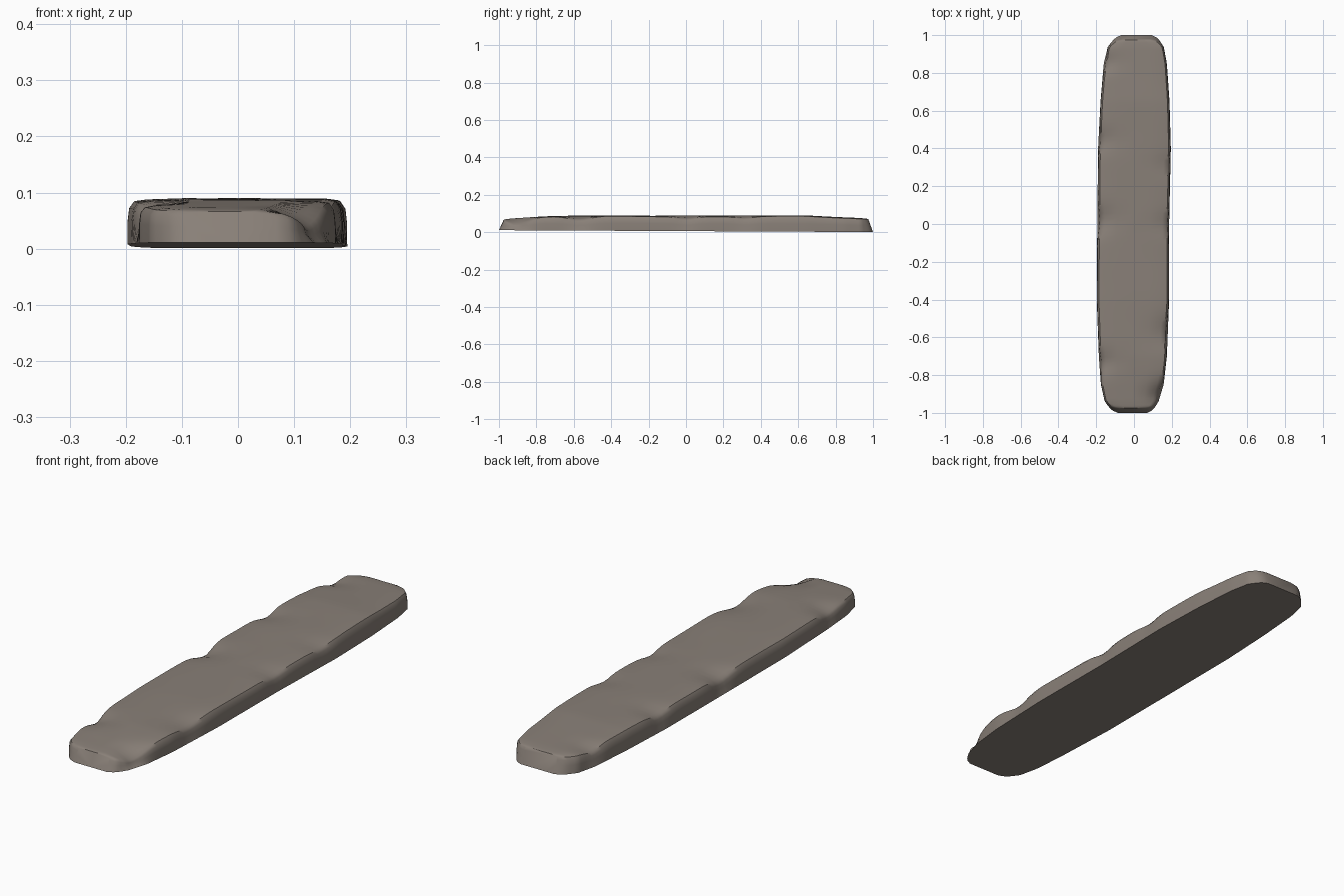
import bpy, bmesh, math
from mathutils import noise, Vector

if "Cube" in bpy.data.objects:
    bpy.data.objects.remove(bpy.data.objects["Cube"])

# Weathered stone colour
stone = bpy.data.materials.new("warm grey stone")
stone.use_nodes = True
colour = (0.25, 0.215, 0.187, 1)
stone.diffuse_color = colour
stone.node_tree.nodes["Principled BSDF"].inputs["Base Color"].default_value = colour

# Plan outline: y, right edge x, left edge x, top height
STATIONS = [
    (-1.0, -0.085, 0.07, 0.066), (-0.985, -0.12, 0.10, 0.069),
    (-0.94, -0.155, 0.13, 0.073), (-0.85, -0.175, 0.157, 0.079),
    (-0.7, -0.186, 0.174, 0.086), (-0.4, -0.197, 0.186, 0.088),
    (0.0, -0.194, 0.186, 0.087), (0.4, -0.19, 0.195, 0.088),
    (0.65, -0.177, 0.188, 0.088), (0.85, -0.16, 0.174, 0.078),
    (0.94, -0.138, 0.157, 0.074), (0.985, -0.10, 0.125, 0.071),
    (1.0, -0.068, 0.095, 0.069)]

# Chipped top edges: side, y, half length, depth
CHIPS = [(-1, -0.73, 0.06, 0.025), (-1, 0.02, 0.07, 0.03), (-1, 0.44, 0.06, 0.02),
         (-1, 0.85, 0.05, 0.02), (1, 0.31, 0.06, 0.012), (1, 0.0, 0.06, 0.015),
         (1, -0.57, 0.08, 0.022), (1, -0.9, 0.07, 0.04)]


def outline(y):
    for a, b in zip(STATIONS, STATIONS[1:]):
        if y <= b[0]:
            t = (y - a[0]) / (b[0] - a[0])
            return [p + (q - p) * t for p, q in zip(a[1:], b[1:])]
    return list(STATIONS[-1][1:])


def chip(side, y):
    return sum(d * math.exp(-((y - c) / w) ** 2) for s, c, w, d in CHIPS if s == side)


def section(y):
    """Closed cross-section: flat base, steep sides, softened top edges."""
    right, left, top = outline(y)
    base = 0.006 - 0.005 * y
    mid, half = (left + right) / 2, (left - right) / 2
    # end faces lean inward towards the top
    lean = 0.025 * max(0, (abs(y) - 0.9) / 0.1) ** 2
    ring = []
    for u, h in [(-1, 0), (-1, 0.5), (-0.985, 0.8), (-0.94, 0.96), (-0.82, 1), (-0.45, 1.01),
                 (0, 1.01), (0.45, 1.01), (0.82, 1), (0.94, 0.96), (0.985, 0.8), (1, 0.5),
                 (1, 0), (0.45, 0), (0, 0), (-0.45, 0)]:
        side = 1 if u > 0 else -1
        z = base + (top - base) * h
        cut = chip(side, y) * max(0, (abs(u) - 0.55) / 0.45) if h > 0 else 0
        x = mid + half * u - side * cut * 0.35
        z -= cut * h
        if h > 0.9:
            z += 0.003 * noise.noise(Vector((x * 8, y * 4, 0)))
        ring.append((x, y - math.copysign(lean * h, y), z))
    return ring


# Loft the slab along its length with closer rings at both ends
bm = bmesh.new()
COUNT = 90
rings = []
for i in range(COUNT + 1):
    y = math.sin((2 * i / COUNT - 1) * math.pi / 2)
    y = 0.5 * y + 0.5 * (2 * i / COUNT - 1)
    rings.append([bm.verts.new(p) for p in section(y)])
for a, b in zip(rings, rings[1:]):
    for k in range(len(a)):
        n = (k + 1) % len(a)
        bm.faces.new((a[k], a[n], b[n], b[k]))
for end in (rings[0], rings[-1]):
    bm.faces.new(end)
bmesh.ops.recalc_face_normals(bm, faces=bm.faces)

mesh = bpy.data.meshes.new("stone_slab")
bm.to_mesh(mesh)
bm.free()
mesh.materials.append(stone)
slab = bpy.data.objects.new("stone_slab", mesh)
bpy.context.collection.objects.link(slab)
bpy.context.view_layer.objects.active = slab
slab.select_set(True)
bpy.ops.object.shade_smooth_by_angle(angle=math.radians(40))
